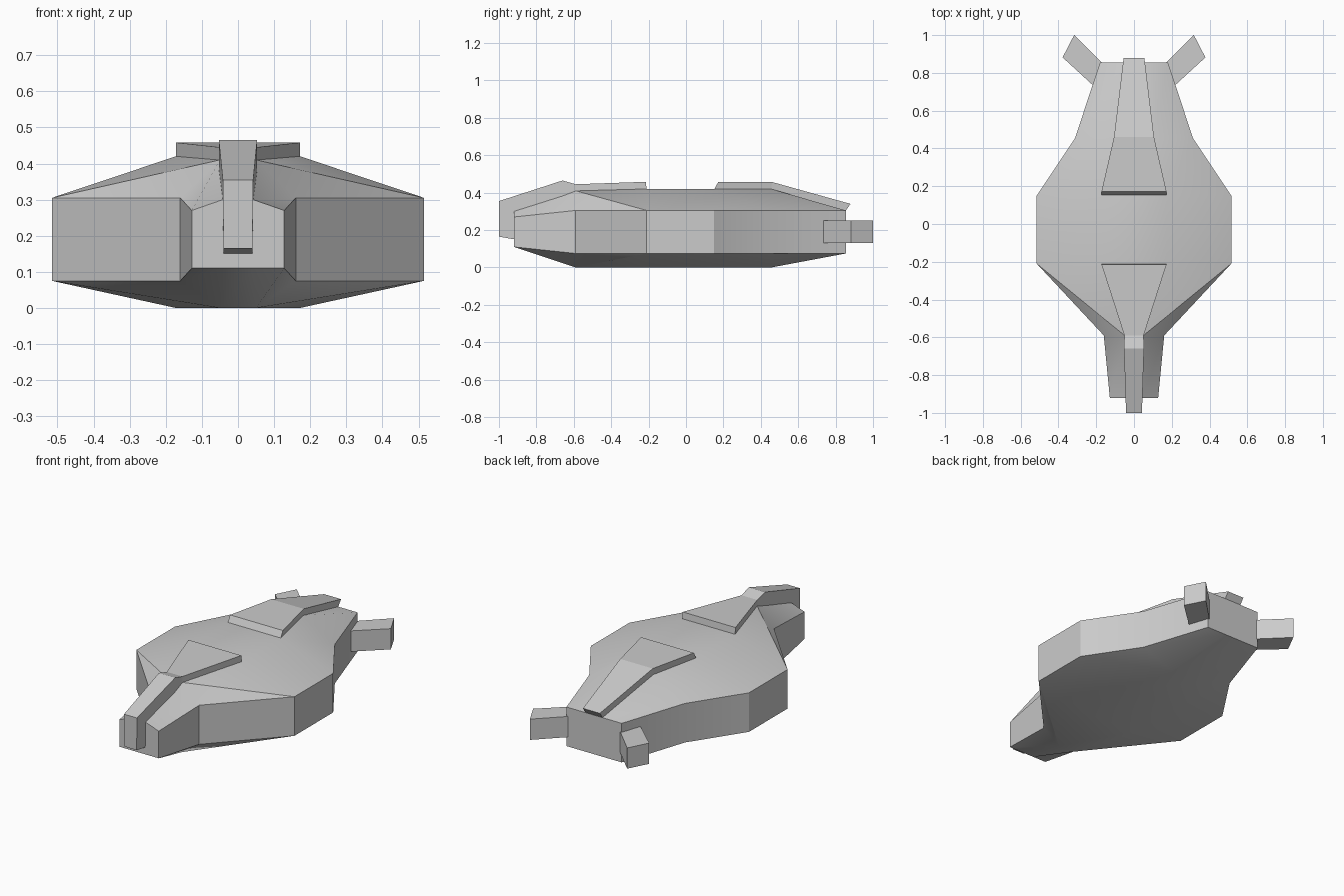
import bpy, bmesh, math

if "Cube" in bpy.data.objects:
    bpy.data.objects.remove(bpy.data.objects["Cube"])


def loft(name, rings, split=(), smooth=False):
    """Skin matching closed rings and cap both ends; triangulate the listed spans."""
    bm = bmesh.new()
    vs = [[bm.verts.new(p) for p in r] for r in rings]
    n = len(rings[0])
    for i in range(len(vs) - 1):
        a, b = vs[i], vs[i + 1]
        for j in range(n):
            k = (j + 1) % n
            q = [a[j], a[k], b[k], b[j]]
            if (i, j) in split:
                d = split[(i, j)]
                q = q[d:] + q[:d]
                bm.faces.new((q[0], q[1], q[2]))
                bm.faces.new((q[0], q[2], q[3]))
            else:
                bm.faces.new(q)
    bm.faces.new(vs[0])
    bm.faces.new(vs[-1][::-1])
    bmesh.ops.recalc_face_normals(bm, faces=bm.faces)
    me = bpy.data.meshes.new(name)
    bm.to_mesh(me)
    bm.free()
    ob = bpy.data.objects.new(name, me)
    bpy.context.collection.objects.link(ob)
    if smooth:
        bpy.ops.object.select_all(action='DESELECT')
        ob.select_set(True)
        bpy.context.view_layer.objects.active = ob
        bpy.ops.object.shade_smooth_by_angle(angle=math.radians(30))
    return ob


# Hull stations: y, side half width, deck half width, z of keel, lower side, upper side, deck
stations = [
    (-0.92, 0.128, 0.042, 0.11, 0.11, 0.27, 0.30),
    (-0.59, 0.16, 0.05, 0.0, 0.075, 0.305, 0.41),
    (-0.21, 0.515, 0.172, 0.0, 0.075, 0.305, 0.42),
    (0.15, 0.515, 0.172, 0.0, 0.075, 0.305, 0.42),
    (0.455, 0.312, 0.105, 0.0, 0.075, 0.305, 0.42),
    (0.855, 0.18, 0.057, 0.075, 0.075, 0.305, 0.305),
]
rings = []
for y, w, d, z0, z1, z2, z3 in stations:
    half = [(d, z3), (w, z2), (w, z1), (d, z0)]
    rings.append([(x, y, z) for x, z in half] + [(-x, y, z) for x, z in half[::-1]])
# Creases across the flared shoulders run from the deck edge out to the widest corner
loft("hull", rings, split={(1, 0): 0, (1, 2): 1, (1, 4): 0, (1, 6): 1}, smooth=True)


# Raised spines: half width, top (y, z), base (y, z)
def spine(name, rows):
    loft(name, [[(w, *top), (-w, *top), (-w, *base), (w, *base)]
                for w, top, base in rows])


spine("front_spine", [
    (0.172, (-0.215, 0.458), (-0.21, 0.415)),
    (0.051, (-0.59, 0.445), (-0.59, 0.405)),
    (0.053, (-0.66, 0.465), (-0.66, 0.38)),
    (0.042, (-1.0, 0.355), (-0.915, 0.295)),
    (0.04, (-1.0, 0.165), (-0.915, 0.15)),
])
spine("rear_spine", [
    (0.172, (0.172, 0.457), (0.15, 0.415)),
    (0.106, (0.46, 0.457), (0.455, 0.415)),
    (0.055, (0.88, 0.34), (0.852, 0.302)),
])

# Rear thruster blocks, angled outward
for side, s in (("right", 1), ("left", -1)):
    plan = [(0.135, 0.82), (0.317, 1.0), (0.378, 0.882), (0.18, 0.70)]
    loft(side + "_thruster", [[(s * x, y, z) for x, y in plan] for z in (0.13, 0.252)])
